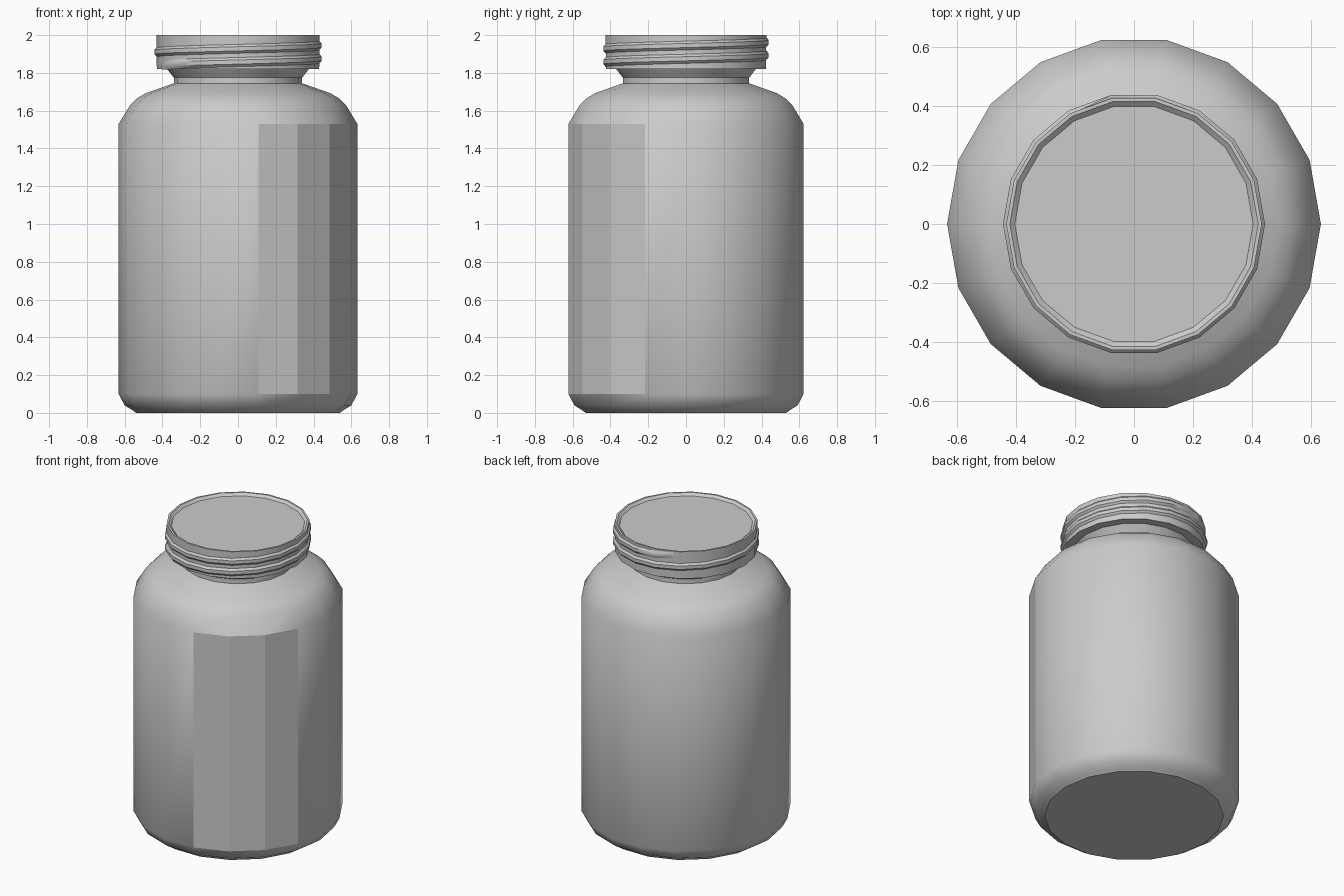
import bpy, bmesh, math

if "Cube" in bpy.data.objects:
    bpy.data.objects.remove(bpy.data.objects["Cube"])

N = 18  # sides around the axis


def finish(name, bm, flat=(), angle=35):
    """Turn a bmesh into an object, smooth by angle, keep listed faces flat."""
    bmesh.ops.recalc_face_normals(bm, faces=bm.faces)
    me = bpy.data.meshes.new(name)
    bm.to_mesh(me)
    bm.free()
    ob = bpy.data.objects.new(name, me)
    bpy.context.collection.objects.link(ob)
    bpy.ops.object.select_all(action='DESELECT')
    ob.select_set(True)
    bpy.context.view_layer.objects.active = ob
    bpy.ops.object.shade_smooth_by_angle(angle=math.radians(angle))
    for i in flat:
        me.polygons[i].use_smooth = False
    return ob


def ring(bm, r, z):
    return [bm.verts.new((r * math.cos(2 * math.pi * i / N),
                          r * math.sin(2 * math.pi * i / N), z)) for i in range(N)]


def lathe(name, profile, flat_row=None, flat_cols=(), angle=35):
    """Revolve a (radius, z) profile, closing both ends with flat polygons."""
    bm = bmesh.new()
    rings = [ring(bm, r, z) for r, z in profile]
    for a, b in zip(rings, rings[1:]):
        for i in range(N):
            j = (i + 1) % N
            bm.faces.new((a[i], a[j], b[j], b[i]))
    bm.faces.new(rings[0][::-1])
    bm.faces.new(rings[-1])
    flat = [flat_row * N + c for c in flat_cols] if flat_row is not None else []
    return finish(name, bm, flat, angle)


# Jar body: chamfered base, straight wall (three flat panels), round shoulder, neck
lathe("jar_body",
      [(0.54, 0.0), (0.555, 0.012), (0.60, 0.04), (0.632, 0.1), (0.632, 1.53),
       (0.571, 1.63), (0.538, 1.663), (0.49, 1.692), (0.34, 1.745),
       (0.34, 1.775), (0.375, 1.82)],
      flat_row=3, flat_cols=(14, 15, 16))

# Closed lid with a shallow recessed top
lathe("lid",
      [(0.365, 1.82), (0.43, 1.82), (0.432, 2.0), (0.42, 2.0), (0.403, 1.985)], angle=30)


# Screw thread: low ridge swept up a helix, tapered at both ends
def thread(name, start, end, z0, pitch, base=0.428, crest=0.443):
    bm = bmesh.new()
    section = [(0, -0.027), (1, -0.011), (1, 0.011), (0, 0.027)]
    rows = []
    for s in range(start, end + 1):
        a = 2 * math.pi * s / N
        out = base if s in (start, end) else crest
        rows.append([bm.verts.new(((base + t * (out - base)) * math.cos(a),
                                   (base + t * (out - base)) * math.sin(a),
                                   z0 + pitch * s / N + dz)) for t, dz in section])
    for a, b in zip(rows, rows[1:]):
        for k in range(4):
            m = (k + 1) % 4
            bm.faces.new((a[k], b[k], b[m], a[m]))
    bm.faces.new(rows[0])
    bm.faces.new(rows[-1][::-1])
    return finish(name, bm, angle=30)


thread("lid_thread", -8, 24, 1.875, 0.07)
